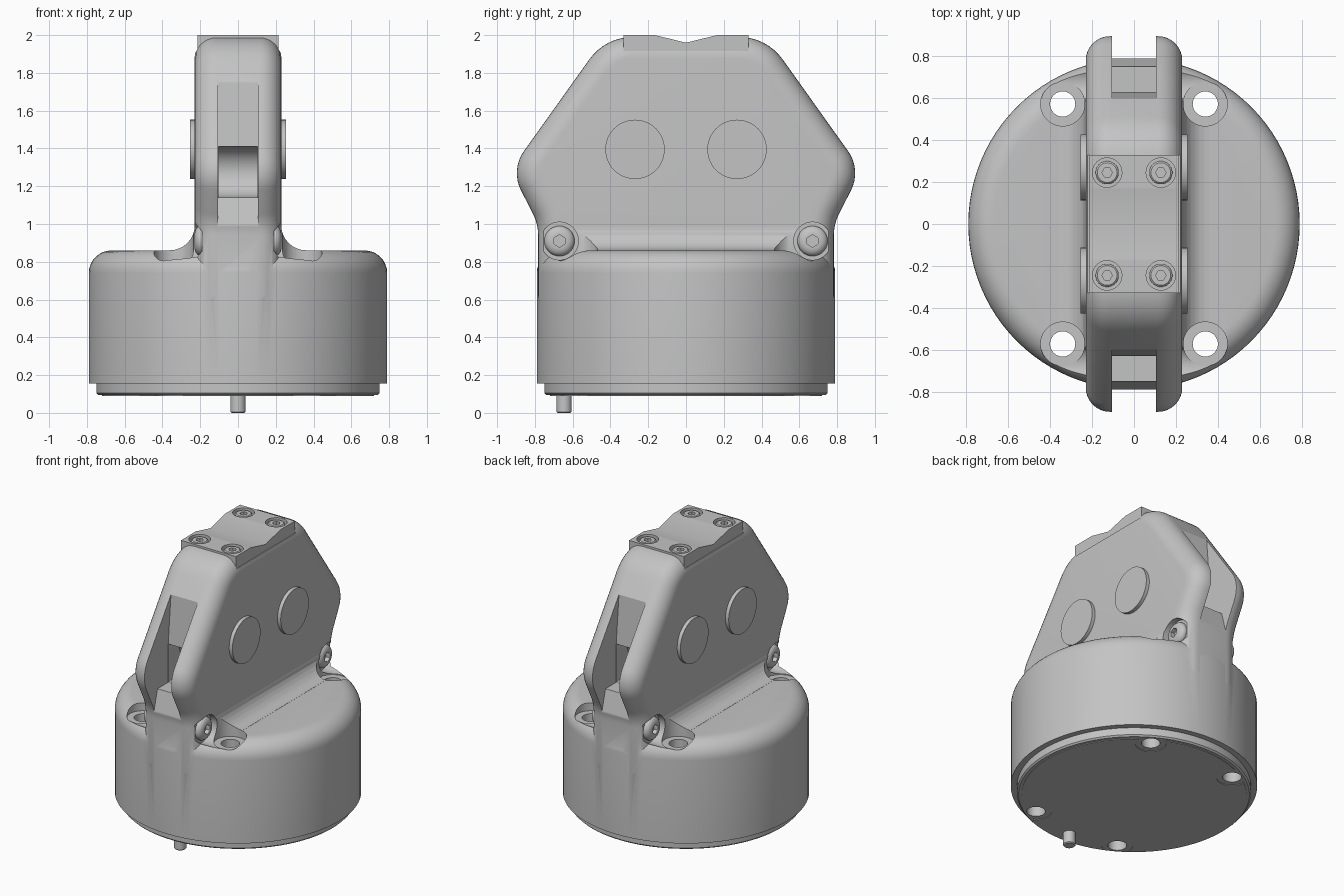
import bpy, bmesh, math
from mathutils import Vector, Matrix

old = bpy.data.objects.get("Cube")
if old:
    bpy.data.objects.remove(old)

metal = bpy.data.materials.new("satin grey")
metal.use_nodes = True
GREY = (0.55, 0.55, 0.55, 1)
metal.diffuse_color = GREY
metal.node_tree.nodes["Principled BSDF"].inputs["Base Color"].default_value = GREY


def finish(name, bm):
    bmesh.ops.recalc_face_normals(bm, faces=bm.faces)
    me = bpy.data.meshes.new(name)
    bm.to_mesh(me)
    bm.free()
    ob = bpy.data.objects.new(name, me)
    bpy.context.collection.objects.link(ob)
    me.materials.append(metal)
    return ob


def loft(name, rings):
    """Closed solid through equal-length rings, capped at both ends."""
    bm = bmesh.new()
    loops = [[bm.verts.new(p) for p in ring] for ring in rings]
    n = len(loops[0])
    for a, b in zip(loops, loops[1:]):
        for i in range(n):
            j = (i + 1) % n
            bm.faces.new((a[i], a[j], b[j], b[i]))
    bm.faces.new(loops[0][::-1])
    bm.faces.new(loops[-1])
    return finish(name, bm)


def turned(name, profile, centre=(0, 0, 0), axis="Z", sides=96):
    """Solid of revolution from (radius, height) pairs along z or +-x."""
    turn = {"Z": Matrix(), "X": Matrix.Rotation(math.pi / 2, 4, "Y"),
            "-X": Matrix.Rotation(-math.pi / 2, 4, "Y")}[axis]
    move = Matrix.Translation(centre) @ turn
    angles = [2 * math.pi * i / sides for i in range(sides)]
    return loft(name, [[move @ Vector((r * math.cos(a), r * math.sin(a), h)) for a in angles]
                       for r, h in profile])


def rod(name, r, lo, hi, centre=(0, 0, 0), axis="Z", sides=48):
    return turned(name, [(r, lo), (r, hi)], centre, axis, sides)


def prism_x(name, outline, x0, x1):
    return loft(name, [[(x, y, z) for y, z in outline] for x in (x0, x1)])


def boolean(target, tool, operation="DIFFERENCE"):
    mod = target.modifiers.new("bool", "BOOLEAN")
    mod.operation, mod.solver, mod.object = operation, "EXACT", tool
    bpy.context.view_layer.objects.active = target
    bpy.ops.object.modifier_apply(modifier=mod.name)
    bpy.data.objects.remove(tool)


def rounded(corners, inset, steps=8):
    """Inset a counter-clockwise outline, then round each (y, z, radius) corner."""
    out = []
    n = len(corners)
    for i, (y, z, r) in enumerate(corners):
        p = Vector((y, z))
        d0 = (p - Vector(corners[i - 1][:2])).normalized()
        d1 = (Vector(corners[(i + 1) % n][:2]) - p).normalized()
        n0, n1 = Vector((-d0.y, d0.x)), Vector((-d1.y, d1.x))
        turn = d0.x * d1.y - d0.y * d1.x
        p = p + (n0 + n1) * inset / (1 + n0.dot(n1))
        sign = 1 if turn > 0 else -1
        rad = max(r - sign * inset, 0.002)
        centre = p + (n0 + n1) * sign * rad / (1 + n0.dot(n1))
        a0 = math.atan2(-sign * n0.y, -sign * n0.x)
        sweep = sign * math.acos(max(-1, min(1, n0.dot(n1))))
        for k in range(steps + 1):
            a = a0 + sweep * k / steps
            out.append((centre.x + rad * math.cos(a), centre.y + rad * math.sin(a)))
    return out


QUARTER = [math.pi / 2 * k / 8 for k in range(9)]
SIDES = (-1, 1)

# Round housing with a filleted shoulder
body = turned("housing", [(0.79, 0.155)] + [(0.67 + 0.12 * math.cos(a), 0.74 + 0.12 * math.sin(a))
                                            for a in QUARTER])

# Upright block with softly rounded rims
half = [(0.783, 0.5, 0.12), (0.783, 1.0, 0.25), (0.929, 1.287, 0.2), (0.427, 1.99, 0.28)]
corners = half + [(-y, z, r) for y, z, r in reversed(half)]
EDGE = 0.115
levels = [(0.23 - EDGE + EDGE * math.sin(a), EDGE * (1 - math.cos(a))) for a in QUARTER]
levels = [(-x, d) for x, d in reversed(levels)] + levels
block = loft("block", [[(x, y, z) for y, z in rounded(corners, d)] for x, d in levels])

# Seat for the top plate
boolean(block, prism_x("seat_cut", [(-0.33, 1.915), (0.33, 1.915), (0.33, 2.1), (-0.33, 2.1)], -0.3, 0.3))
boolean(body, block, "UNION")

# Concave fillets where the block meets the shoulder
for s in SIDES:
    section = [(0.36, 0.8), (0.18, 0.8), (0.18, 0.993)]
    section += [(0.361 - 0.132 * math.cos(a), 0.993 - 0.132 * math.sin(a)) for a in QUARTER]
    fillet = loft("fillet", [[(s * x, y, z) for x, z in section] for y in (-0.66, 0.66)])
    boolean(body, fillet, "UNION")

# End slots, each with a concave pocket behind
slot = [(0.59, 1.85), (0.63, 1.41), (0.63, 1.14), (0.75, 1.14), (0.787, 1.0), (0.8, 0.95),
        (1.0, 0.95), (1.0, 1.85)]
for s in SIDES:
    boolean(body, prism_x("slot_cut", [(s * y, z) for y, z in slot], -0.105, 0.105))
    boolean(body, rod("pocket_cut", 0.135, -0.1045, 0.1045, (0, s * 0.63, 1.276), "X"))

# Base disc and its cover
disc = turned("base_disc", [(0.74, 0.094), (0.75, 0.104), (0.75, 0.16)])
cover = rod("bottom_cover", 0.72, 0.09, 0.096, sides=96)

# Mounting holes, counterbores and side screw recesses
for sx in SIDES:
    for sy in SIDES:
        at = (sx * 0.34, sy * 0.572, 0)
        boolean(body, rod("counterbore_cut", 0.105, 0.805, 1.02, at))
        boolean(body, rod("recess_cut", 0.1, 0.19, 0.47, (0, sy * 0.67, 0.91), "X" if sx > 0 else "-X"))
        for part, r in ((body, 0.06), (disc, 0.06), (cover, 0.1)):
            boolean(part, rod("hole_cut", r, 0, 0.9, at))

# Domed side screws with sockets
parts = [body, disc, cover]
for sx in SIDES:
    for sy in SIDES:
        axis = "X" if sx > 0 else "-X"
        at = (0, sy * 0.67, 0.91)
        dome = [(0.035 + 0.045 * math.cos(a), 0.195 + 0.035 * math.sin(a)) for a in QUARTER]
        screw = turned("side_screw", [(0.08, 0.17)] + dome, at, axis, 40)
        boolean(screw, rod("socket_cut", 0.033, 0.2, 0.3, at, axis, 6))
        parts.append(screw)

# Top plate with a shallow V groove and four cap screws
plate = prism_x("top_plate", [(-0.33, 1.915), (0.33, 1.915), (0.33, 2.0), (0.165, 2.0),
                              (0, 1.96), (-0.165, 2.0), (-0.33, 2.0)], -0.215, 0.215)
parts.append(plate)
for sx in SIDES:
    for sy in SIDES:
        at = (sx * 0.128, sy * 0.245, 0)
        boolean(plate, rod("cap_recess_cut", 0.07, 1.96, 2.1, at))
        cap = turned("cap_screw", [(0.055, 1.95), (0.055, 1.988), (0.047, 1.995)], at, sides=32)
        boolean(cap, rod("hex_cut", 0.025, 1.97, 2.1, at, sides=6))
        parts.append(cap)

# Round pivot caps on both flanks
for sx in SIDES:
    for sy in SIDES:
        parts.append(rod("pivot_cap", 0.157, 0.22, 0.255, (0, sy * 0.27, 1.395),
                         "X" if sx > 0 else "-X", 64))

# Locating pin under the base
parts.append(turned("locating_pin", [(0.034, 0), (0.04, 0.006), (0.04, 0.1)], (0, -0.645, 0), sides=32))

bpy.ops.object.select_all(action="DESELECT")
for ob in parts:
    ob.select_set(True)
bpy.context.view_layer.objects.active = body
bpy.ops.object.shade_smooth_by_angle(angle=math.radians(30))
